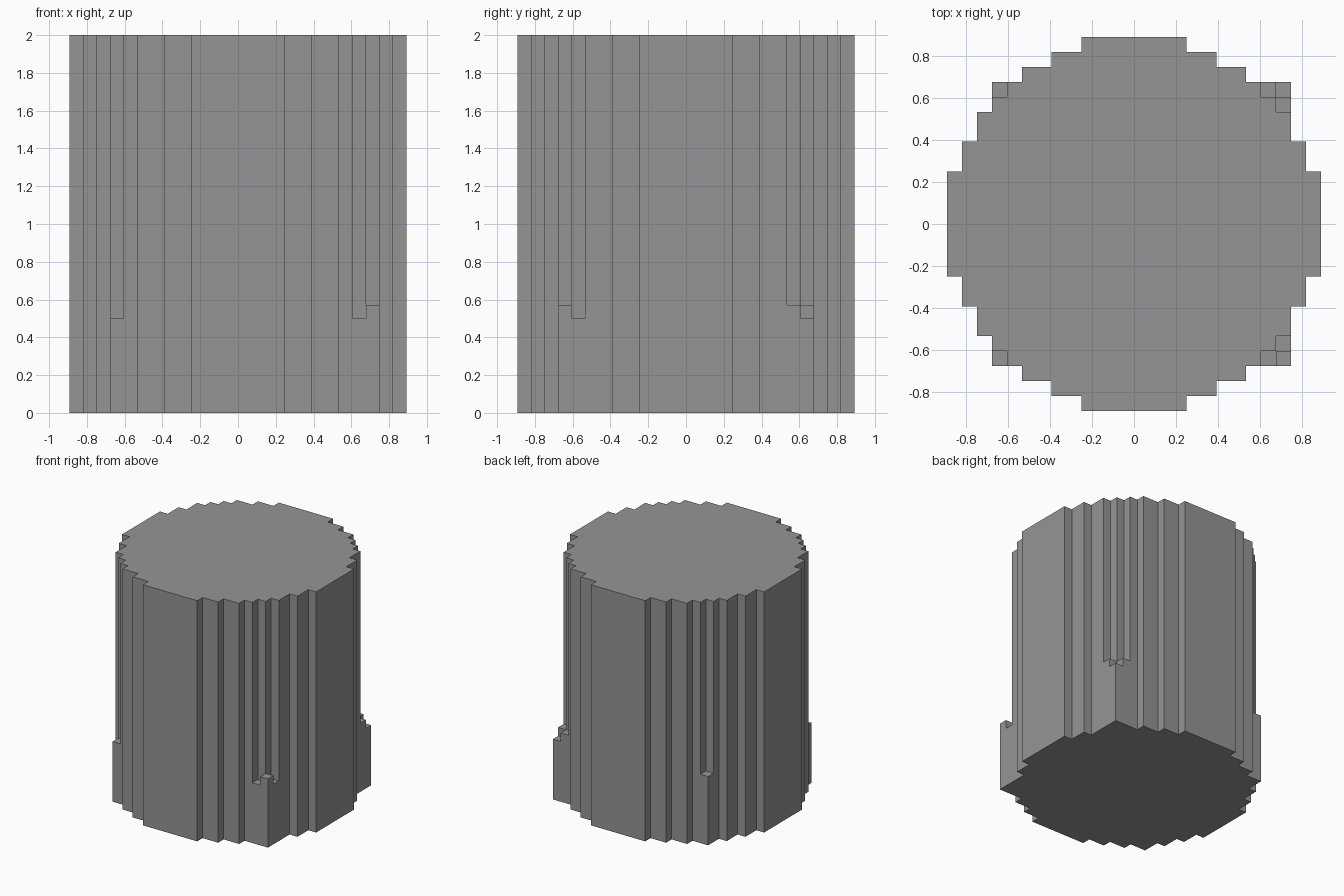
import bpy
import bmesh
import math

default = bpy.data.objects.get("Cube")
if default:
    bpy.data.objects.remove(default, do_unlink=True)

UNIT = 2 / 28                 # size of one block
LEVELS = [0, 7, 8, 28]        # heights at which the outline changes
HALF_WIDTHS = [12, 12, 12, 12, 11, 11, 10, 10, 9, 8, 7, 5, 3]

# Short corner blocks: (column, row) -> height in blocks
CORNERS = {
    (9, -9): 7, (10, -9): 8, (10, -8): 7,    # front, +x side
    (9, 9): 8, (10, 9): 7, (10, 8): 8,       # back, +x side
    (-9, -9): 7, (-9, 9): 8,                 # -x side
}

# Stone colour
stone = bpy.data.materials.new("grey_stone")
stone.use_nodes = True
colour = (0.3, 0.3, 0.3, 1)
stone.diffuse_color = colour
stone.node_tree.nodes["Principled BSDF"].inputs["Base Color"].default_value = colour


def height(i, j):
    """Height of the block column at grid cell i, j."""
    if abs(j) < len(HALF_WIDTHS) and abs(i) <= HALF_WIDTHS[abs(j)]:
        return LEVELS[-1]
    return CORNERS.get((i, j), 0)


def add_face(bm, points):
    bm.faces.new([bm.verts.new([c * UNIT for c in p]) for p in points])


# Stepped round pillar: caps and outer walls of every block column
bm = bmesh.new()
reach = range(-12, 13)
for i in reach:
    for j in reach:
        h = height(i, j)
        if not h:
            continue
        ring = [(i + a / 2, j + b / 2) for a, b in ((-1, -1), (1, -1), (1, 1), (-1, 1))]
        add_face(bm, [(x, y, h) for x, y in ring])
        add_face(bm, [(x, y, 0) for x, y in reversed(ring)])
        for k, (dx, dy) in enumerate(((0, -1), (1, 0), (0, 1), (-1, 0))):
            (ax, ay), (bx, by) = ring[k], ring[(k + 1) % 4]
            for low, high in zip(LEVELS, LEVELS[1:]):
                if height(i + dx, j + dy) <= low < h:
                    add_face(bm, [(ax, ay, low), (bx, by, low), (bx, by, high), (ax, ay, high)])

# Join the blocks and merge their flat areas
bmesh.ops.remove_doubles(bm, verts=bm.verts, dist=UNIT / 100)
bmesh.ops.dissolve_limit(bm, angle_limit=math.radians(1), verts=bm.verts, edges=bm.edges)
mesh = bpy.data.meshes.new("stepped_pillar")
bm.to_mesh(mesh)
bm.free()
mesh.materials.append(stone)
pillar = bpy.data.objects.new("stepped_pillar", mesh)
bpy.context.collection.objects.link(pillar)
